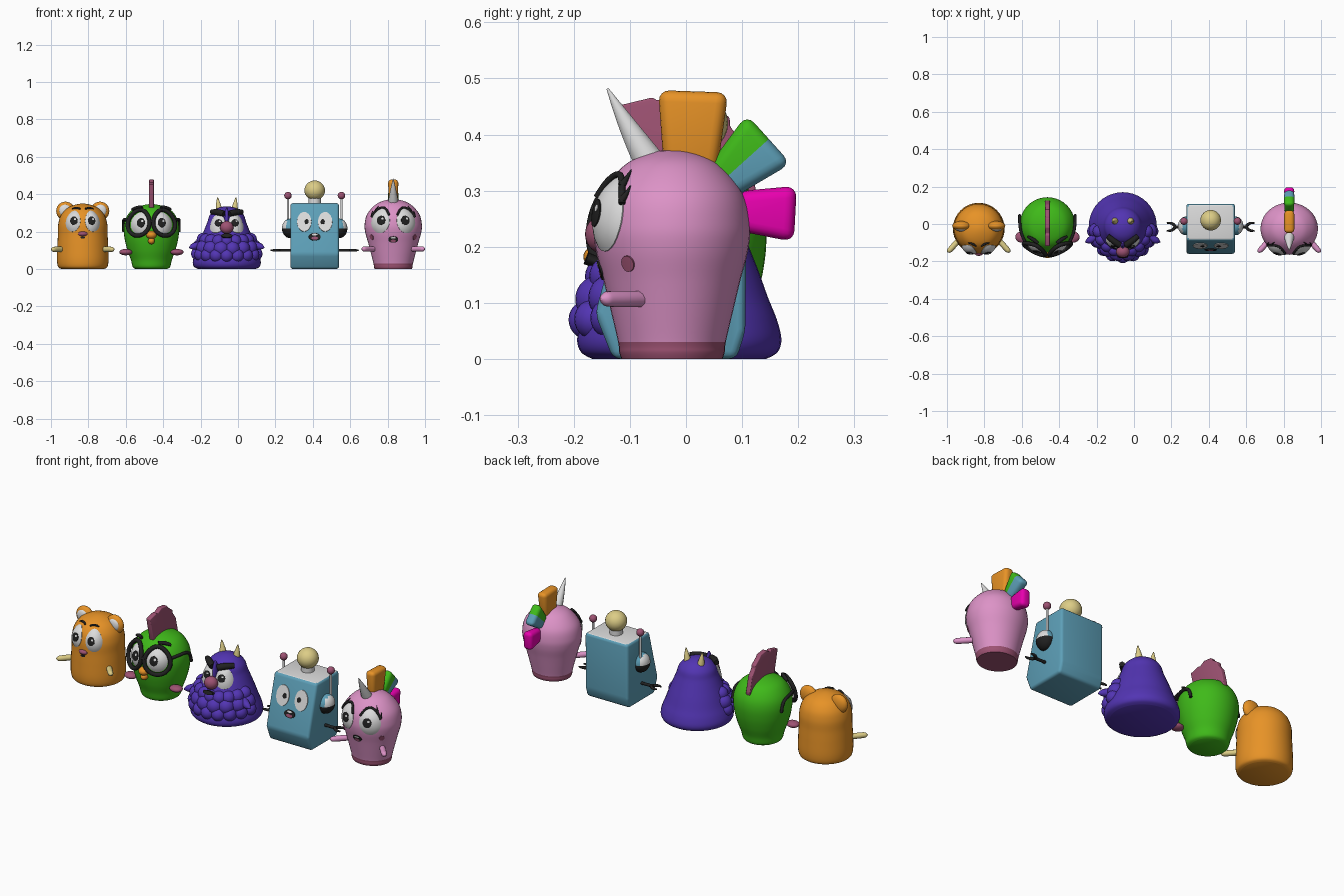
import bpy, bmesh, math
from mathutils import Vector, Matrix

if "Cube" in bpy.data.objects:
    bpy.data.objects.remove(bpy.data.objects["Cube"])

def material(name, *rgb):
    m = bpy.data.materials.new(name)
    m.use_nodes = True
    m.diffuse_color = (*rgb, 1)
    m.node_tree.nodes["Principled BSDF"].inputs["Base Color"].default_value = (*rgb, 1)
    return m

ORANGE = material("orange", .80, .29, .02)
GREEN = material("green", .05, .49, .01)
PURPLE = material("purple", .085, .035, .45)
BLUE = material("blue", .11, .35, .48)
PINK = material("pink", .72, .29, .57)
MAUVE = material("mauve", .34, .085, .17)
BLACK = material("black", .015, .015, .015)
WHITE = material("white", .72, .72, .72)
CREAM = material("cream", .72, .61, .24)
MAGENTA = material("magenta", .80, .0, .42)
made = []

def add_object(name, mesh, mats):
    for m in mats:
        mesh.materials.append(m)
    ob = bpy.data.objects.new(name, mesh)
    bpy.context.collection.objects.link(ob)
    made.append(ob)
    return ob

def finish(bm, name, *mats, rule=None):
    bm.normal_update()
    if rule:
        for f in bm.faces:
            f.material_index = rule(f.calc_center_median(), f.normal)
    mesh = bpy.data.meshes.new(name)
    bm.to_mesh(mesh)
    bm.free()
    return add_object(name, mesh, mats)

def lathe(name, cx, cy, profile, face_r, *mats, sx=1, rule=None):
    """Turned body; returns a function placing points on its skin."""
    p = [Vector(q) for q in profile]
    p = [p[0]] + p + [Vector((-p[-2].x, p[-2].y))]
    pts = []
    for a, b, c, d in zip(p, p[1:], p[2:], p[3:]):
        for i in range(6):
            t = i / 6
            pts.append(.5 * (2*b + (c-a)*t + (2*a-5*b+4*c-d)*t*t + (3*b-a-3*c+d)*t**3))
    pts.append(p[-2])
    bm, n, rings = bmesh.new(), 40, []
    for q in pts:
        rings.append([bm.verts.new((cx + sx*q.x*math.sin(k*math.tau/n), cy - q.x*math.cos(k*math.tau/n), q.y))
                      for k in range(n)])
    for lo, hi in zip(rings, rings[1:]):
        for k in range(n):
            bm.faces.new((lo[k], lo[(k+1) % n], hi[(k+1) % n], hi[k]))
    bm.faces.new(rings[0][::-1])
    bmesh.ops.remove_doubles(bm, verts=bm.verts, dist=1e-5)
    finish(bm, name, *mats, rule=rule)

    def rad(z):
        for lo, hi in zip(pts, pts[1:]):
            if lo.y <= z < hi.y:
                return lo.x + (hi.x - lo.x) * (z - lo.y) / (hi.y - lo.y)
        return 0

    def at(u, z, off=0):
        a, r = u / face_r, rad(z)
        slope = (rad(z + .006) - rad(z - .006)) / .012
        nrm = Vector((math.sin(a), -math.cos(a), -slope)).normalized()
        return Vector((cx + sx*r*math.sin(a), cy - r*math.cos(a), z)) + nrm*off
    return at

def patch(name, at, u, z, w, h, mat, lift=.003, dome=0.):
    """Oval plate following a surface; returns the surface of the plate."""
    def top(x, y, off=0):
        t2 = min(1, ((x-u)/w)**2 + ((y-z)/h)**2)
        return at(x, y, off + lift + dome*(1-t2))
    bm, n = bmesh.new(), 28
    centre, rings = bm.verts.new(top(u, z)), []
    for t, off in ((.3, 0), (.6, 0), (.85, 0), (1, 0), (1.02, -lift-.004)):
        rings.append([bm.verts.new(top(u + w*t*math.cos(k*math.tau/n), z + h*t*math.sin(k*math.tau/n), off))
                      for k in range(n)])
    for k in range(n):
        j = (k+1) % n
        bm.faces.new((centre, rings[0][k], rings[0][j]))
        for a, b in zip(rings, rings[1:]):
            bm.faces.new((a[k], b[k], b[j], a[j]))
    finish(bm, name, mat)
    return top

def tube(name, pts, radii, mat, cyclic=False):
    cu = bpy.data.curves.new(name, 'CURVE')
    cu.dimensions, cu.bevel_depth, cu.bevel_resolution, cu.use_fill_caps = '3D', 1, 3, True
    s = cu.splines.new('NURBS')
    s.points.add(len(pts) - 1)
    radii = radii if isinstance(radii, (list, tuple)) else [radii]*len(pts)
    for sp, p, r in zip(s.points, pts, radii):
        sp.co, sp.radius = (*p, 1), r
    s.order_u, s.resolution_u = min(3, len(pts)), 5
    s.use_endpoint_u, s.use_cyclic_u = not cyclic, cyclic
    tmp = bpy.data.objects.new("tmp", cu)
    bpy.context.collection.objects.link(tmp)
    dg = bpy.context.evaluated_depsgraph_get()
    mesh = bpy.data.meshes.new_from_object(tmp.evaluated_get(dg))
    bpy.data.objects.remove(tmp)
    mesh.materials.clear()
    return add_object(name, mesh, [mat])

def blobs(name, items, *mats, rule=None):
    bm = bmesh.new()
    for pos, size in items:
        bmesh.ops.create_uvsphere(bm, u_segments=24, v_segments=14, radius=1,
                                  matrix=Matrix.Translation(pos) @ Matrix.Diagonal((*size, 1)))
    return finish(bm, name, *mats, rule=rule)

def prism(name, outline, cx, half, bevel, *mats, rule=None):
    bm = bmesh.new()
    f = bm.faces.new([bm.verts.new((cx - half, y, z)) for y, z in outline])
    ext = bmesh.ops.extrude_face_region(bm, geom=[f])["geom"]
    bmesh.ops.translate(bm, verts=[v for v in ext if isinstance(v, bmesh.types.BMVert)], vec=(2*half, 0, 0))
    bmesh.ops.recalc_face_normals(bm, faces=bm.faces)
    bmesh.ops.bevel(bm, geom=bm.edges[:], offset=bevel, segments=3, profile=.5, affect='EDGES')
    return finish(bm, name, *mats, rule=rule)

def eye(who, at, u, z, w, h, dome, pupil, look=0.):
    top = patch(who + "_eye", at, u, z, w, h, WHITE, .002, dome)
    pu = u + look
    iris = patch(who + "_pupil", top, pu, z, pupil, pupil*1.15, BLACK, .002)
    patch(who + "_glint", iris, pu + pupil*.35, z + pupil*.4, pupil*.28, pupil*.28, WHITE, .001)

def mouth(who, at, z, w, h):
    top = patch(who + "_mouth", at, 0, z, w, h, BLACK)
    patch(who + "_tongue", top, 0, z - h*.4, w*.55, h*.4, MAUVE, .001)
    patch(who + "_teeth", top, 0, z + h*.55, w*.5, h*.25, WHITE, .001)

def arm(who, cx, s, z, mat, r=.015):
    tube(who + "_arm", [(cx + s*x, y, z) for x, y in ((.09, -.07), (.12, -.10), (.15, -.135), (.163, -.147), (.167, -.151))],
         [r, r, r, r*.8, r*.15], mat)

SIDES = (-1, 1)

# Bear
X = -.83
at = lathe("bear_body", X, -.025, [(.115, 0), (.132, .012), (.138, .05), (.136, .12), (.133, .18),
           (.131, .24), (.115, .29), (.075, .33), (0, .35)], .131, ORANGE)
for s in SIDES:
    eye("bear", at, s*.057, .255, .044, .056, .014, .018, -s*.012)
    tube("bear_brow", [at(s*u, z, .005) for u, z in ((.02, .318), (.05, .326), (.085, .318))], [.004, .008, .003], BLACK)
    blobs("bear_ear", [((X + s*.092, -.01, .31), (.05, .026, .05))], ORANGE)
    blobs("bear_inner_ear", [((X + s*.094, -.026, .312), (.033, .014, .033))], WHITE)
    arm("bear", X, s, .105, CREAM)
nose = patch("bear_nose", at, 0, .188, .024, .013, MAUVE, .003, .01)
patch("bear_mouth", at, 0, .168, .013, .006, BLACK)

# Bird with glasses
X = -.463
at = lathe("bird_body", X, -.005, [(.085, 0), (.1, .012), (.11, .05), (.128, .1), (.143, .16), (.148, .22),
           (.137, .27), (.105, .315), (.06, .337), (0, .347)], .145, GREEN)
for s in SIDES:
    eye("bird", at, s*.068, .245, .054, .058, .012, .02, -s*.015)
    ring = [at(s*.07 + .062*math.cos(k*math.tau/16), .243 + .064*math.sin(k*math.tau/16), .016) for k in range(16)]
    tube("glasses_rim", ring, .011, BLACK, cyclic=True)
    tube("glasses_temple", [at(s*u, z, .009) for u, z in ((.13, .255), (.18, .262), (.235, .262), (.27, .24), (.275, .2))],
         .008, BLACK)
    tube("bird_brow", [at(s*u, z, .014) for u, z in ((.07, .318), (.11, .32), (.15, .308))], [.008, .013, .006], BLACK)
    blobs("bird_wing", [((X + s*.137, -.07, .09), (.035, .03, .017))], MAUVE)
tube("glasses_bridge", [at(u, .25, .018) for u in (-.014, 0, .014)], .008, BLACK)
blobs("bird_beak", [((X, -.153, .182), (.028, .03, .022)), ((X, -.150, .15), (.018, .022, .018))], ORANGE)
prism("bird_crest", [(-.08, .29), (-.118, .452), (-.06, .466), (-.05, .460), (-.02, .478), (.03, .472), (.04, .458),
      (.078, .43), (.078, .415), (.105, .38), (.125, .30), (.12, .25), (0, .28)], X, .013, .004, MAUVE)

# Horned monster
X = -.06
at = lathe("monster_body", X, -.012, [(.155, 0), (.175, .012), (.182, .035), (.174, .07), (.158, .11), (.14, .16),
           (.12, .21), (.104, .25), (.09, .29), (.055, .322), (0, .335)], .1, PURPLE)
for s in SIDES:
    eye("monster", at, s*.05, .243, .042, .05, .014, .017, -s*.012)
    tube("monster_brow", [at(s*u, z, .014) for u, z in ((.014, .288), (.055, .298), (.10, .296))],
         [.016, .019, .013], BLACK)
    tube("monster_horn", [(X + s*x, .015, z) for x, z in ((.04, .31), (.046, .345), (.049, .383))], [.02, .015, .002], CREAM)
    tube("monster_arm", [(X + s*x, y, z) for x, y, z in ((.12, -.05, .13), (.16, -.08, .125), (.188, -.092, .118), (.2, -.097, .114))],
         [.024, .022, .016, .003], PURPLE)
beard = []
for z, count, spread, size in ((.088, 9, 1.4, .036), (.125, 8, 1.4, .042), (.165, 9, 1.35, .036)):
    for k in range(count):
        a = spread * (2*k/(count-1) - 1)
        beard.append((at(a*.1, z - .014*math.cos(a), -.012), (size,)*3))
blobs("monster_beard", beard, PURPLE)
blobs("monster_nose_bridge", [((X, -.112, .27), (.011, .02, .06))], PURPLE)
blobs("monster_nose", [((X, -.148, .222), (.036, .032, .034))], MAUVE)
patch("monster_mouth", at, 0, .168, .018, .01, BLACK, .032)

# Robot
X = .41
prism("robot_body", [(-.13, 0), (-.162, .08), (-.088, .352), (.108, .352), (.106, .05), (.09, 0)], X, .13, .014,
      BLUE, WHITE, rule=lambda c, n: int(n.z > .95 and c.z > .3))

def front(u, z, off=0):
    slope = .272
    return Vector((X + u, -.162 + (z - .08)*slope, z)) + Vector((0, -1, slope)).normalized()*off

for s in SIDES:
    top = patch("robot_eye", front, s*.056, .252, .038, .052, WHITE, .004)
    patch("robot_pupil", top, s*.043, .252, .011, .013, BLACK, .002)
    ear = lambda c, n: 1 if c.z < .215 else (2 if abs(c.x - X) > .15 else 0)
    blobs("robot_ear", [((X + s*.132, -.01, .217), (.043, .05, .052))], BLUE, BLACK, WHITE, rule=ear)
    tube("antenna_rod", [(X + s*.143, .015, z) for z in (.21, .3, .385)], .006, WHITE)
    blobs("antenna_ball", [((X + s*.143, .015, .392), (.02, .02, .02))], MAUVE)
    tube("robot_arm", [(X + s*x, -.015, .1) for x in (.12, .16, .2)], .008, BLACK)
    for d in SIDES:
        tube("robot_claw", [(X + s*x, -.015 + d*y, .1) for x, y in ((.19, 0), (.203, .026), (.235, .02))],
             [.008, .009, .004], BLACK)
mouth("robot", front, .172, .032, .02)
tube("bulb_socket", [(X, .02, z) for z in (.345, .36, .385)], .034, WHITE)
blobs("bulb", [((X, .02, .42), (.055, .055, .053))], CREAM)

# Unicorn
X = .83
at = lathe("unicorn_body", X, -.025, [(.09, 0), (.094, .012), (.096, .03), (.11, .09), (.122, .14), (.136, .195),
           (.139, .24), (.126, .295), (.085, .345), (.04, .367), (0, .372)], .138, PINK, MAUVE, sx=1.1,
           rule=lambda c, n: int(c.z < .03))
for s in SIDES:
    u, z, w, h = s*.069, .258, .052, .066
    eye("unicorn", at, u, z, w, h, .012, .02, -s*.012)
    rim = lambda deg, k: at(u + s*w*k*math.cos(math.radians(deg)), z + h*k*math.sin(math.radians(deg)), .006)
    tube("eyelid", [rim(d, 1.03) for d in range(15, 160, 20)], .006, BLACK)
    for d in (20, 45):
        tube("eyelash", [rim(d, 1), rim(d + 3, 1.18), rim(d + 12, 1.36)], [.007, .005, .001], BLACK)
    patch("cheek_spot", at, s*.128, .17, .014, .014, MAUVE)
    arm("unicorn", X, s, .107, PINK)
mouth("unicorn", at, .158, .026, .017)
tube("unicorn_horn", [(X, -.055, .335), (X, -.10, .405), (X, -.14, .482)], [.031, .021, .002], WHITE)

def tuft(name, y, z, tilt, length, base, tip, *mats):
    """Rounded wedge of mane, leaning back by tilt degrees."""
    bm = bmesh.new()
    bmesh.ops.create_cube(bm, size=1)
    for v in bm.verts:
        high = v.co.z > 0
        v.co = (v.co.x*.056*(1 if high else .8), v.co.y*(tip if high else base), length*high)
    bmesh.ops.bevel(bm, geom=bm.edges[:], offset=.02, segments=4, profile=.5, affect='EDGES')
    rule = None
    if len(mats) > 1:
        bmesh.ops.bisect_plane(bm, geom=bm.verts[:] + bm.edges[:] + bm.faces[:], plane_co=(0, 0, 0), plane_no=(0, 1, 0))
        rule = lambda c, n: int(c.y > 0)
    ob = finish(bm, name, *mats, rule=rule)
    ob.data.transform(Matrix.Translation((X, y, z)) @ Matrix.Rotation(math.radians(-tilt), 4, 'X'))

tuft("mane_top", .008, .335, 2, .142, .095, .125, ORANGE)
tuft("mane_middle", .06, .313, 48, .118, .07, .118, GREEN, BLUE)
tuft("mane_back", .09, .264, 93, .105, .07, .1, MAGENTA)

# Smooth shading with sharp edges kept
bpy.ops.object.select_all(action='DESELECT')
for ob in made:
    ob.select_set(True)
bpy.context.view_layer.objects.active = made[0]
bpy.ops.object.shade_smooth_by_angle(angle=math.radians(40))
